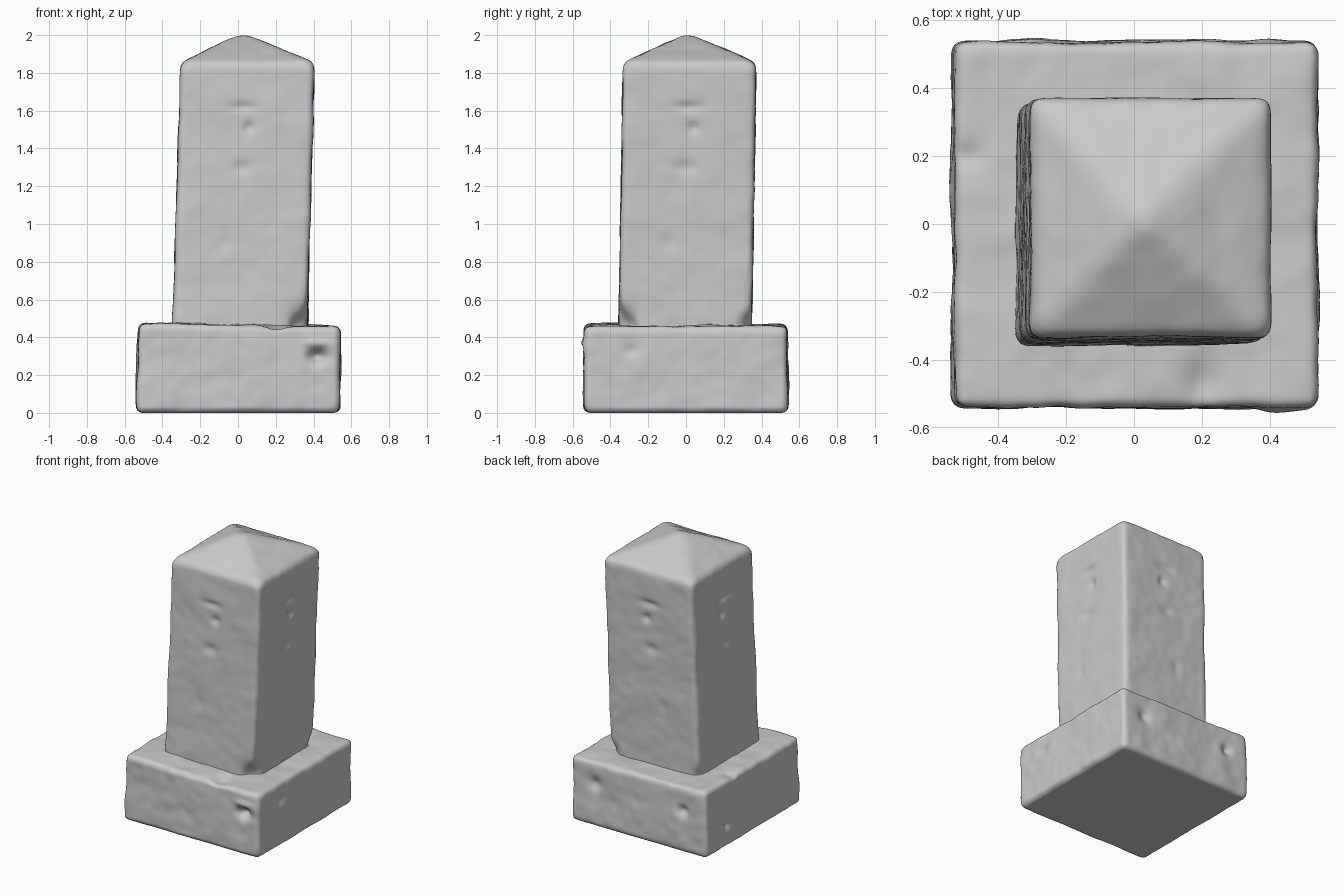
import bpy, bmesh, math
from mathutils import Vector, noise

old = bpy.data.objects.get("Cube")
if old:
    bpy.data.objects.remove(old, do_unlink=True)

stone = bpy.data.materials.new("pale grey stone")
stone.use_nodes = True
stone.diffuse_color = (0.6, 0.6, 0.6, 1)
stone.node_tree.nodes["Principled BSDF"].inputs["Base Color"].default_value = (0.6, 0.6, 0.6, 1)


def ring(bm, x0, x1, y0, y1, z, tilt=0.0):
    """Four corners; tilt raises the low x side and lowers the high x side."""
    return [bm.verts.new((x, y, z - tilt * (1 if x > 0 else -1)))
            for x, y in ((x0, y0), (x1, y0), (x1, y1), (x0, y1))]


def block(name, bottom, top, apex, bevel, tilt=0.0):
    """Closed four-sided block with softened edges, flat or pyramidal on top."""
    bm = bmesh.new()
    low, high = ring(bm, *bottom), ring(bm, *top, tilt)
    bm.faces.new(low[::-1])
    for i in range(4):
        j = (i + 1) % 4
        bm.faces.new((low[i], low[j], high[j], high[i]))
    if apex:
        tip = bm.verts.new(apex)
        for i in range(4):
            bm.faces.new((high[i], high[(i + 1) % 4], tip))
    else:
        bm.faces.new(high)
    bmesh.ops.bevel(bm, geom=bm.edges[:], offset=bevel, segments=3,
                    profile=0.5, affect='EDGES', clamp_overlap=True)
    mesh = bpy.data.meshes.new(name)
    bm.to_mesh(mesh)
    bm.free()
    mesh.materials.append(stone)
    ob = bpy.data.objects.new(name, mesh)
    bpy.context.collection.objects.link(ob)
    # Dense even surface for carving
    remesh = ob.modifiers.new("dense", 'REMESH')
    remesh.mode = 'VOXEL'
    remesh.voxel_size = 0.015
    soften = ob.modifiers.new("soften", 'SMOOTH')
    soften.factor = 0.5
    soften.iterations = 5
    bpy.context.view_layer.update()
    done = bpy.data.meshes.new_from_object(ob.evaluated_get(bpy.context.evaluated_depsgraph_get()))
    ob.modifiers.clear()
    ob.data = done
    done.name = name
    if not done.materials:
        done.materials.append(stone)
    return ob


def weather(ob, dents, rough):
    """Uneven stone surface plus dents: (centre, push, (rx, ry, rz))."""
    moved = []
    for v in ob.data.vertices:
        p = v.co.copy()
        n = v.normal.copy()
        shift = n * rough * (noise.noise(p * 5) + 0.4 * noise.noise(p * 14))
        if p.z < 0.03:
            shift.z = 0
        for centre, push, size in dents:
            d = p - Vector(centre)
            q = sum((a / b) ** 2 for a, b in zip(d, size))
            if q < 4:
                shift += Vector(push) * math.exp(-2 * q)
        moved.append(p + shift)
    for v, p in zip(ob.data.vertices, moved):
        v.co = p
    ob.data.shade_smooth()


# Plinth with a slightly sloping top
plinth = block("plinth", (-0.54, 0.54, -0.54, 0.54, 0.0),
               (-0.525, 0.54, -0.54, 0.535, 0.465), None, 0.025, 0.008)
weather(plinth, [
    ((0.42, -0.54, 0.30), (0, 0.06, 0), (0.07, 0.08, 0.05)),     # hollow in the front
    ((0.42, -0.54, 0.37), (0, -0.015, 0), (0.09, 0.06, 0.03)),   # lip above the hollow
    ((0.20, -0.47, 0.46), (0, 0, -0.025), (0.08, 0.10, 0.06)),   # worn patch on the ledge
    ((-0.49, 0.20, 0.47), (0, 0, -0.015), (0.06, 0.05, 0.05)),
    ((0.54, -0.29, 0.33), (-0.012, 0, 0), (0.05, 0.06, 0.04)),
    ((0.35, 0.54, 0.30), (0, -0.025, 0), (0.06, 0.06, 0.06)),
    ((-0.35, 0.54, 0.30), (0, -0.03, 0), (0.05, 0.06, 0.05)),
    ((-0.54, 0.30, 0.15), (0.02, 0, 0), (0.06, 0.04, 0.04)),
], 0.010)

# Leaning shaft with a pyramid cap
shaft = block("shaft_and_cap", (-0.348, 0.366, -0.356, 0.348, 0.40),
              (-0.303, 0.405, -0.333, 0.372, 1.855), (0.025, 0.015, 2.012), 0.03)
dents = [
    ((0.36, -0.35, 0.46), (-0.05, 0.05, 0), (0.10, 0.10, 0.12)),  # worn foot corners
    ((0.36, 0.35, 0.46), (-0.03, -0.03, 0), (0.08, 0.08, 0.10)),
    ((-0.35, 0.35, 0.46), (0.02, -0.02, 0), (0.08, 0.08, 0.08)),
]
# The same shallow worn marks on each of the four faces
for face, inward in (((0.03, -0.34), (0, 1)), ((0.39, 0.01), (-1, 0)),
                     ((0.03, 0.365), (0, -1)), ((-0.315, 0.01), (1, 0))):
    along = Vector((abs(inward[1]), abs(inward[0]), 0))
    for offset, z, depth, width, height in (
            (0.0, 1.62, 0.014, 0.10, 0.03), (0.03, 1.51, 0.018, 0.04, 0.04),
            (-0.01, 1.30, 0.013, 0.08, 0.05), (-0.10, 0.90, 0.008, 0.05, 0.06)):
        centre = Vector((*face, z)) + along * offset
        size = along * width + Vector((abs(inward[0]), abs(inward[1]), 0)) * 0.08
        size.z = height
        dents.append((centre, Vector((*inward, 0)) * depth, size))
weather(shaft, dents, 0.006)
